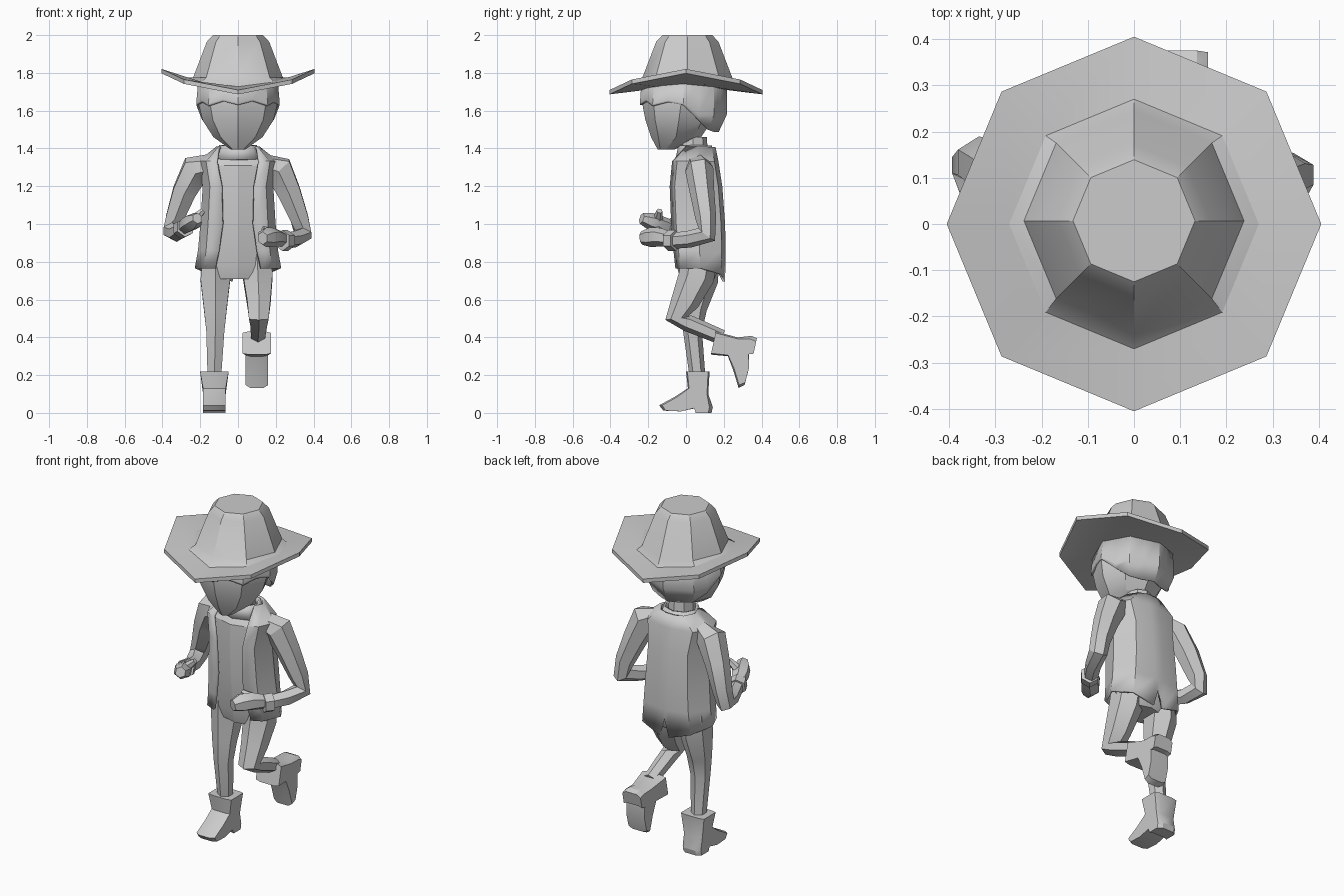
import bpy, bmesh, math
from mathutils import Vector, Matrix

cube = bpy.data.objects.get("Cube")
if cube:
    bpy.data.objects.remove(cube)

grey = bpy.data.materials.new("plain grey")
grey.use_nodes = True
grey.diffuse_color = (0.6, 0.6, 0.6, 1)
grey.node_tree.nodes["Principled BSDF"].inputs["Base Color"].default_value = grey.diffuse_color


def loft(name, rings, closed=True, caps=True, wall=0, angle=28):
    """Skin a list of equal-length point rings."""
    bm = bmesh.new()
    rows = [[bm.verts.new(p) for p in ring] for ring in rings]
    n = len(rows[0])
    for a, b in zip(rows, rows[1:]):
        for i in range(n if closed else n - 1):
            j = (i + 1) % n
            bm.faces.new((a[i], a[j], b[j], b[i]))
    if caps:
        bm.faces.new(rows[0])
        bm.faces.new(rows[-1])
    bmesh.ops.recalc_face_normals(bm, faces=bm.faces)
    mesh = bpy.data.meshes.new(name)
    bm.to_mesh(mesh)
    bm.free()
    obj = bpy.data.objects.new(name, mesh)
    bpy.context.collection.objects.link(obj)
    mesh.materials.append(grey)
    if wall:
        mod = obj.modifiers.new("wall", "SOLIDIFY")
        mod.thickness, mod.offset = wall, 0
    bpy.ops.object.select_all(action="DESELECT")
    obj.select_set(True)
    bpy.context.view_layer.objects.active = obj
    bpy.ops.object.shade_smooth_by_angle(angle=math.radians(angle))
    return obj


def oval(z, rx, front, back, n=8):
    """Level ring whose first point faces the front."""
    mid, ry = (front + back) / 2, (back - front) / 2
    turn = [2 * math.pi * i / n for i in range(n)]
    return [Vector((rx * math.sin(t), mid - ry * math.cos(t), z)) for t in turn]


def tube(name, path, n=6):
    """Limb along (x, y, z, half width, half depth) stations."""
    pts = [Vector(p[:3]) for p in path]
    rings = []
    for i, (p, st) in enumerate(zip(pts, path)):
        t = (pts[min(i + 1, len(pts) - 1)] - pts[max(i - 1, 0)]).normalized()
        u = (Vector((1, 0, 0)) - t * t.x).normalized()
        v = t.cross(u)
        ang = [2 * math.pi * (k + 0.5) / n for k in range(n)]
        rings.append([p + u * st[3] * math.cos(a) + v * st[4] * math.sin(a) for a in ang])
    return loft(name, rings)


# Hat: saddle-bent brim and tapered crown
hat = []
for r, z in ((.2, 1.725), (.405, 1.742), (.405, 1.765), (.27, 1.752),
             (.238, 1.775), (.165, 1.965), (.132, 2)):
    ring = oval(z, r, -r, r)
    for p in ring:
        if z < 1.77:
            p.z += .34 * (p.x ** 2 - p.y ** 2)
        else:
            p.y += .007
    hat.append(ring)
loft("hat", hat)

# Head with pointed chin
loft("head", [oval(1.395, .04, -.15, -.06), oval(1.46, .13, -.185, .08),
              oval(1.55, .188, -.215, .14), oval(1.64, .21, -.232, .18),
              oval(1.74, .2, -.225, .19)])

# Hair: shell with a ragged lower edge, deeper at the nape
def split_oval(*args):
    ring = oval(*args)
    return [q for a, b in zip(ring, ring[1:] + ring[:1]) for q in (a, (a + b) / 2)]

half_edge = (1.63, 1.65, 1.625, 1.645, 1.63, 1.55, 1.5, 1.49, 1.49)
edge = half_edge + half_edge[-2:0:-1]
low = split_oval(1.5, .215, -.238, .21)
for p, z in zip(low, edge):
    p.z = z
mid = [Vector((p.x, p.y, max(p.z, 1.57) + .01)) for p in low]
for p in low:
    if p.z < 1.54:
        p.x, p.y = p.x * .86, p.y * .8
loft("hair", [low, mid, split_oval(1.75, .205, -.23, .21)], caps=False, wall=.012)

# Neck and shirt collar
loft("neck", [oval(1.32, .08, -.03, .12), oval(1.46, .07, -.04, .11)])
loft("collar", [oval(1.34, .125, -.05, .15), oval(1.415, .095, -.035, .13)],
     caps=False, wall=.012)

# Shirt and hips
loft("shirt", [oval(.71, .13, -.03, .15), oval(.78, .185, -.05, .18),
               oval(1, .175, -.068, .18), oval(1.2, .165, -.078, .17),
               oval(1.31, .18, -.07, .16), oval(1.38, .09, -.02, .13)])

# Open coat with a slit at the back hem
def coat_row(z, x, front, back, gap, hem=0):
    half = [(gap, front, 0), (x * .8, front + .025, 0), (x, (front + back) / 2, 0),
            (x * .7, back - .02, -.03 * hem), (.03, back, -.07 * hem)]
    row = [Vector((px, py, z + dz)) for px, py, dz in half]
    centre = [Vector((0, back, z + .04 * hem))]
    return row + centre + [Vector((-p.x, p.y, p.z)) for p in reversed(row)]

loft("coat", [coat_row(.765, .222, -.05, .2, .12, 1), coat_row(.86, .205, -.06, .203, .1),
              coat_row(1, .192, -.072, .2, .08), coat_row(1.2, .18, -.08, .185, .085),
              coat_row(1.33, .205, -.068, .165, .11), coat_row(1.405, .11, 0, .15, .1)],
     closed=False, caps=False, wall=.014)

# Arms, bent at the elbows
tube("left_arm", [(.14, .06, 1.32, .05, .06), (.215, .07, 1.29, .085, .075),
                  (.27, .085, 1.17, .07, .065), (.325, .105, 1.03, .055, .055),
                  (.345, .11, .945, .05, .055), (.305, .02, .92, .045, .045),
                  (.24, -.08, .91, .04, .042)])
tube("right_arm", [(-.14, .06, 1.32, .05, .06), (-.225, .08, 1.29, .085, .075),
                   (-.285, .11, 1.17, .07, .065), (-.335, .135, 1.03, .055, .055),
                   (-.35, .13, .965, .05, .055), (-.325, .04, .95, .045, .045),
                   (-.29, -.07, .975, .04, .042)])

# Cuffs, fists and thumbs
tube("left_cuff", [(.265, -.055, .912, .052, .055), (.235, -.095, .912, .052, .055)])
tube("right_cuff", [(-.3, -.05, .97, .052, .052), (-.28, -.095, .982, .052, .052)])
tube("left_hand", [(.235, -.09, .92, .035, .04), (.19, -.14, .93, .055, .05),
                   (.15, -.19, .93, .055, .052), (.13, -.235, .925, .03, .035)])
tube("right_hand", [(-.285, -.09, .985, .035, .04), (-.26, -.14, 1, .05, .045),
                    (-.235, -.19, 1.015, .05, .045), (-.215, -.235, 1.03, .03, .03)])
tube("left_thumb", [(.19, -.13, .95, .025, .025), (.13, -.15, .975, .016, .016)])
tube("right_thumb", [(-.24, -.15, 1.02, .028, .028), (-.185, -.14, 1.07, .016, .016)])

# Legs: right one standing, left one kicked back
tube("right_leg", [(-.115, .075, .83, .085, .1), (-.12, .075, .7, .09, .095),
                   (-.12, .045, .55, .07, .065), (-.12, .035, .43, .055, .05),
                   (-.125, .06, .2, .042, .042)])
tube("left_leg", [(.1, .07, .83, .085, .1), (.105, .055, .72, .09, .095),
                  (.11, -.005, .59, .072, .075), (.11, -.052, .5, .06, .058),
                  (.11, .01, .475, .05, .045), (.105, .19, .4, .042, .04)])

# Boots: side profile (y, z), narrowed towards its outer faces
sole = [(0, .22), (.125, .22), (.118, .1), (.142, .03), (.135, 0), (.06, 0), (.05, .025),
        (-.03, .008), (-.12, .012), (-.142, .04), (-.06, .085), (.01, .13)]

def boot(name, x, place):
    rings = []
    for side, shrink in ((-1, .88), (-.6, 1), (.6, 1), (1, .88)):
        ring = []
        for y, z in sole:
            half = .076 if z > .2 else .06
            base = .06 if z > .05 else -.01
            p = Vector((side * half, base + (y - base) * shrink, z))
            ring.append(Vector((x, 0, 0)) + place @ p)
        rings.append(ring)
    loft(name, rings)

boot("right_boot", -.125, Matrix.Identity(4))
boot("left_boot", .1, Matrix.Translation((0, .347, .263)) @ Matrix.Rotation(math.radians(78), 4, "X"))
